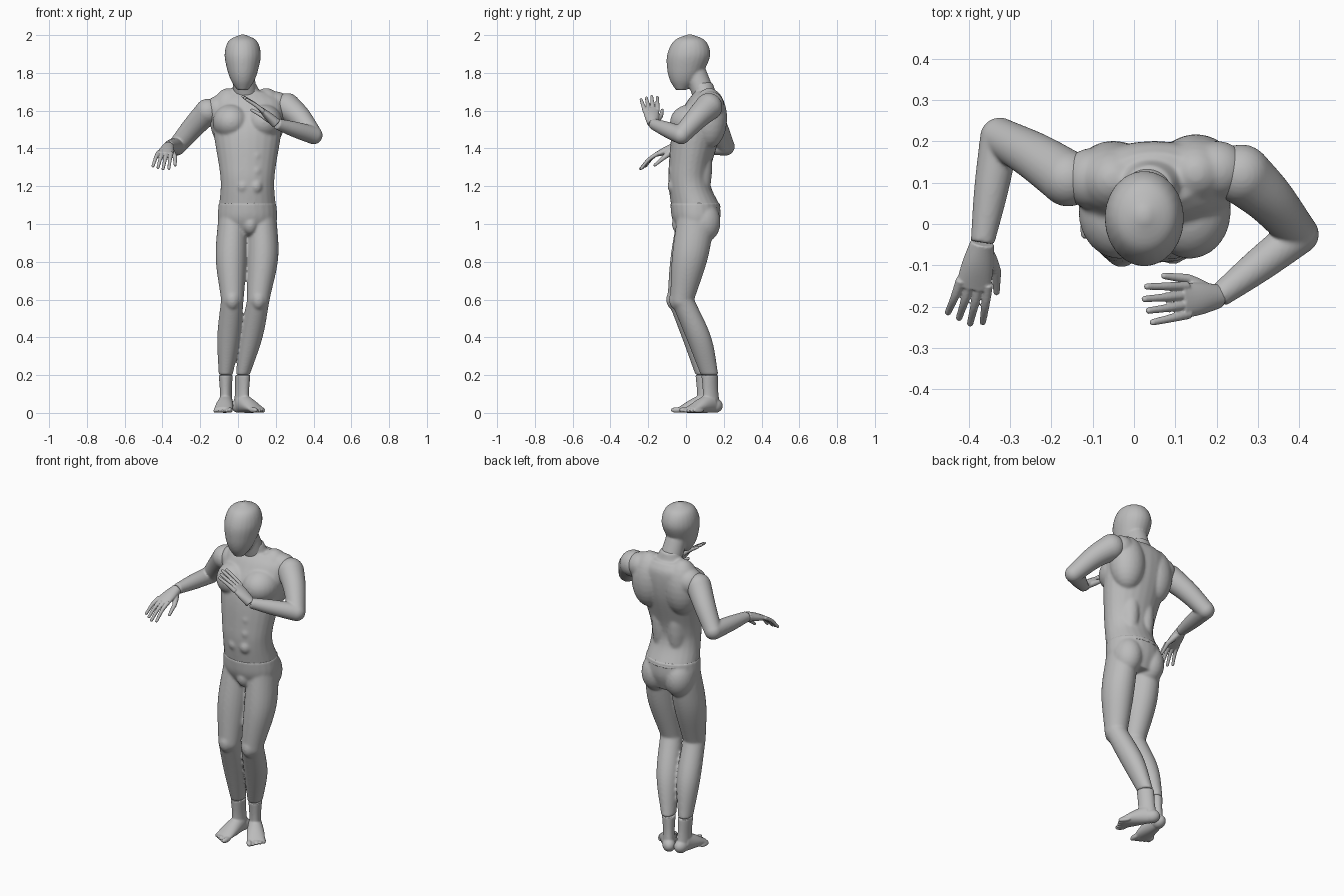
import bpy, bmesh, math
from mathutils import Vector, Matrix

cube = bpy.data.objects.get("Cube")
if cube:
    bpy.data.objects.remove(cube, do_unlink=True)

shade = 0.5
grey = bpy.data.materials.new("plain_grey")
grey.use_nodes = True
grey.diffuse_color = (shade, shade, shade, 1)
shader = grey.node_tree.nodes["Principled BSDF"]
shader.inputs["Base Color"].default_value = grey.diffuse_color

SIDEWAYS = (1, 0, 0)
UPWARD = (0, 0, 1)
THUMBWARD = (0, 1, 0)
STILL = (0, 0, 0)


def tube(bm, keys, side=None, matrix=Matrix(), sides=24, steps=8):
    """Smooth loft of ellipses through keys (x, y, z, half width, half depth).
    Rings lie level, or across the tube when a side direction is given."""
    keys = [Vector(key) for key in keys]
    across, deep = Vector((1, 0, 0)), Vector((0, 1, 0))
    if side:
        along = (keys[-1] - keys[0]).to_3d().normalized()
        across = Vector(side)
        across = (across - along * across.dot(along)).normalized()
        deep = along.cross(across)
    # Hermite spline between the keys
    path = []
    last = len(keys) - 1
    for i in range(last):
        start, end = keys[i], keys[i + 1]
        leave = (end - keys[i - 1]) / 2 if i else end - start
        arrive = (keys[i + 2] - start) / 2 if i + 1 < last else end - start
        for step in range(steps):
            f = step / steps
            g = 1 - f
            path.append(start * (1 + 2 * f) * g * g + leave * f * g * g
                        + end * f * f * (3 - 2 * f) - arrive * f * f * g)
    path.append(keys[-1])
    rings = []
    for point in path:
        centre, width, depth = point.to_3d(), point[3], point[4]
        ring = []
        for j in range(sides):
            angle = math.tau * j / sides
            offset = across * width * math.cos(angle) + deep * depth * math.sin(angle)
            ring.append(bm.verts.new(matrix @ (centre + offset)))
        rings.append(ring)
    for low, high in zip(rings, rings[1:]):
        for j in range(sides):
            bm.faces.new((low[j - 1], low[j], high[j], high[j - 1]))
    bm.faces.new(rings[0])
    bm.faces.new(rings[-1])


def limb(bm, start, end, size_start, size_end, bulge=0, sway=STILL, side=None, matrix=Matrix()):
    """Tapered bone whose middle swells by bulge and shifts by sway."""
    middle = (Vector(start) + Vector(end)) / 2 + Vector(sway)
    swell = [(a + b) / 2 + bulge for a, b in zip(size_start, size_end)]
    tube(bm, [(*start, *size_start), (*middle, *swell), (*end, *size_end)], side, matrix)


def ball(bm, centre, radii, matrix=Matrix()):
    place = matrix @ Matrix.Translation(centre) @ Matrix.Diagonal((*radii, 1))
    bmesh.ops.create_uvsphere(bm, u_segments=24, v_segments=14, radius=1, matrix=place)


def finish(bm, name, voxel=.006, smoothing=5):
    """Fuse the overlapping volumes into one smooth skin."""
    bmesh.ops.recalc_face_normals(bm, faces=bm.faces)
    mesh = bpy.data.meshes.new(name)
    bm.to_mesh(mesh)
    bm.free()
    mesh.materials.append(grey)
    mesh.shade_smooth()
    part = bpy.data.objects.new(name, mesh)
    bpy.context.collection.objects.link(part)
    fuse = part.modifiers.new("fuse", 'REMESH')
    fuse.mode = 'VOXEL'
    fuse.voxel_size = voxel
    fuse.use_smooth_shade = True
    soften = part.modifiers.new("soften", 'SMOOTH')
    soften.factor = .5
    soften.iterations = smoothing


# Head: skull tapering to the chin, and neck
bm = bmesh.new()
middle = .025
tube(bm, [(middle, -.025, 1.71, .03, .03), (middle, -.012, 1.76, .062, .073),
          (middle, 0, 1.82, .083, .1), (middle, .015, 1.9, .096, .114),
          (middle, .02, 1.97, .074, .083), (middle, .02, 2.003, .012, .014)])
limb(bm, (.04, .1, 1.67), (middle, .045, 1.82), (.064, .064), (.058, .06))
finish(bm, "head", smoothing=8)

# Torso: trunk, collar and muscles either side of the midline
middle = .05
waist = (middle, .05, 1.1)
waist_size = (.152, .132)
bm = bmesh.new()
tube(bm, [(middle, .055, 1.085, *waist_size), (middle, .02, 1.2, .142, .112),
          (middle, .02, 1.3, .15, .112), (middle, .06, 1.5, .182, .13),
          (middle, .1, 1.64, .185, .1), (middle, .11, 1.7, .11, .062)])
limb(bm, (middle, .12, 1.62), (.036, .085, 1.75), (.125, .08), (.056, .056), bulge=-.008)
for way in (-1, 1):
    ball(bm, (middle + way * .085, .03, 1.54), (.1, .115, .095))            # chest
    ball(bm, (middle + way * .1, .115 + way * .008, 1.56), (.1, .095, .16))  # shoulder blade
    ball(bm, (middle + way * .05, .06, 1.32), (.06, .08, .24))              # lower back
    for row in range(3):                                                    # stomach
        ball(bm, (.06 + way * .035, .006 * row - .062, 1.2 + .08 * row), (.036, .036, .042))
ball(bm, (.2, .13, 1.63), (.076, .072, .072))
ball(bm, (-.1, .11, 1.605), (.075, .075, .075))
finish(bm, "torso", smoothing=16)

# Hips and legs
left_ankle, right_ankle = (.025, .125, .2), (-.065, .097, .2)
bm = bmesh.new()
limb(bm, (middle, .06, .94), (middle, .048, 1.114), (.13, .09), waist_size, bulge=.016)
for hip, knee, ankle, outward in (
        ((.125, .055, 1.05), (.108, -.02, .6), left_ankle, .014),
        ((-.025, .055, 1.05), (-.03, -.035, .6), right_ankle, -.008)):
    knee_size = (.06, .064)
    limb(bm, hip, knee, (.078, .1), knee_size, bulge=.014, sway=(outward, .004, 0))
    limb(bm, knee, ankle, knee_size, (.037, .047), bulge=.012, sway=(outward / 4, .014, 0))
    ball(bm, knee, (.06, .064, .06))
    ball(bm, Vector(hip) + Vector((0, .036, -.04)), (.08, .092, .11))   # buttock
    ball(bm, Vector(knee) + Vector((0, -.03, 0)), (.04, .04, .055))     # kneecap
ball(bm, (.065, -.02, 1), (.045, .055, .06))
finish(bm, "hips_and_legs", smoothing=14)


# Feet, pointing forward before they are turned
def foot(name, ankle, turn, inner):
    x, y, top = ankle
    matrix = Matrix.Translation((x, y, 0)) @ Matrix.Rotation(math.radians(turn), 4, 'Z')
    bm = bmesh.new()
    limb(bm, (0, 0, top), (0, .012, .03), (.037, .047), (.034, .052), bulge=-.004, matrix=matrix)
    ball(bm, (0, .035, .038), (.036, .045, .038), matrix)
    limb(bm, (0, .02, .055), (0, -.135, .015), (.036, .055), (.05, .014),
         bulge=.004, sway=(0, 0, .002), side=SIDEWAYS, matrix=matrix)
    for toe in range(5):
        size = .011 if toe else .015
        place = (inner * (.037 - .02 * toe), -.142 + .009 * toe, size)
        ball(bm, place, (size, .034, size), matrix)
    finish(bm, name, .004, 8)


foot("left_foot", left_ankle, 37, -1)
foot("right_foot", right_ankle, -6, 1)


# Arms: rounded shoulder, upper arm, elbow and forearm
def arm(name, shoulder, elbow, wrist, size, sway):
    bm = bmesh.new()
    bend, thin = .048, .029
    ball(bm, shoulder, (size, size, size))
    limb(bm, shoulder, elbow, (size, size), (bend, bend), sway=sway, side=UPWARD)
    ball(bm, elbow, (bend, bend, bend))
    limb(bm, elbow, wrist, (bend, bend), (thin, thin), bulge=.003, side=UPWARD)
    finish(bm, name, .005, 8)


left_wrist, right_wrist = (.205, -.175, 1.53), (-.367, -.045, 1.41)
arm("left_arm", (.26, .12, 1.62), (.4, -.025, 1.47), left_wrist, .073, (0, .01, .015))
arm("right_arm", (-.16, .11, 1.595), (-.325, .21, 1.41), right_wrist, .068, (0, .005, .005))


# Hands: local x runs along the fingers, y to the thumb, z to the back
def hand(name, wrist, tip, thumb, back, curl):
    forward = (Vector(tip) - Vector(wrist)).normalized()
    thumb = Vector(thumb)
    thumb = (thumb - forward * thumb.dot(forward)).normalized()
    up = forward.cross(thumb)
    if up.dot(Vector(back)) < 0:
        up.negate()
    matrix = Matrix((forward, thumb, up)).transposed().to_4x4()
    matrix.translation = wrist
    bm = bmesh.new()

    def bone(start, end, size_start, size_end, **options):
        limb(bm, start, end, size_start, size_end, side=THUMBWARD, matrix=matrix, **options)

    bone(STILL, (.12, 0, curl), (.029, .027), (.043, .012), bulge=.003)
    thick, fine = (.012, .012), (.008, .008)
    for finger in range(4):
        spread = .034 - .0225 * finger
        reach = .23 - .01 * abs(finger - 1)
        end = (reach, spread * 1.3, -curl / 2)
        bone((.1, spread, curl), end, thick, fine, sway=(0, 0, curl / 2))
        ball(bm, end, (.008, .008, .008), matrix)
    knuckle, thumb_tip = (.08, .05, -.016), (.143, .063, -.028)
    bone((.02, .012, -.005), knuckle, (.016, .016), thick, bulge=.002)
    bone(knuckle, thumb_tip, thick, fine)
    ball(bm, thumb_tip, (.008, .008, .008), matrix)
    finish(bm, name, .0032, 3)


hand("left_hand", left_wrist, (.025, -.197, 1.68), THUMBWARD, (1, 0, 1), .006)
hand("right_hand", right_wrist, (-.412, -.245, 1.3), SIDEWAYS, UPWARD, .018)
